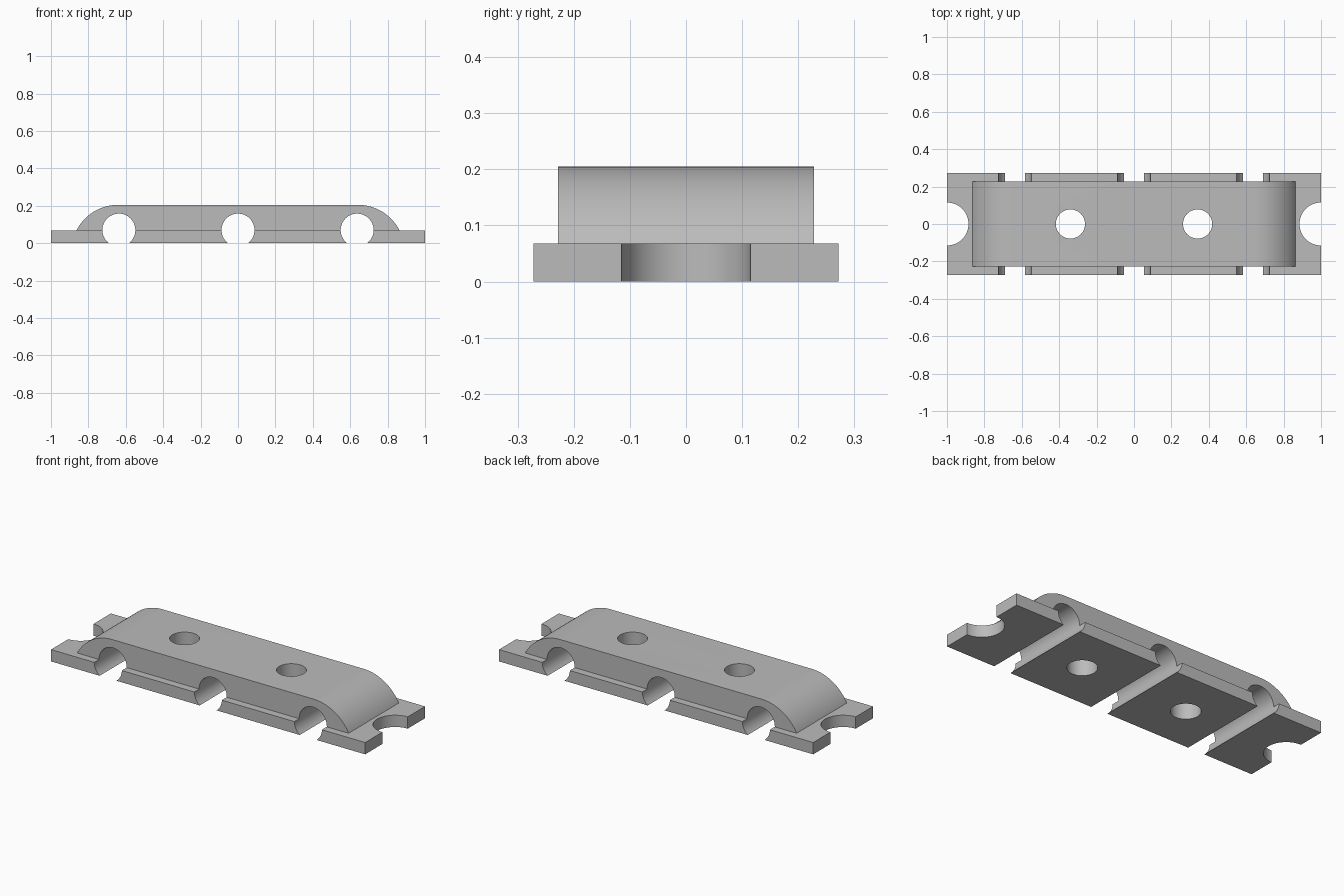
import bpy
import bmesh
from math import radians, sin, cos, asin, pi
from mathutils import Matrix

if "Cube" in bpy.data.objects:
    bpy.data.objects.remove(bpy.data.objects["Cube"], do_unlink=True)

PLATE_H, TOP_H = 0.068, 0.205
PLATE_W, BODY_W = 0.272, 0.228     # half widths
BODY_END, FLAT_END = 0.864, 0.64

grey = bpy.data.materials.new("plain grey")
grey.use_nodes = True
colour = (0.5, 0.5, 0.5, 1)
grey.diffuse_color = colour
grey.node_tree.nodes["Principled BSDF"].inputs["Base Color"].default_value = colour


def add_object(name, bm):
    bmesh.ops.recalc_face_normals(bm, faces=bm.faces)
    mesh = bpy.data.meshes.new(name)
    bm.to_mesh(mesh)
    bm.free()
    mesh.materials.append(grey)
    obj = bpy.data.objects.new(name, mesh)
    bpy.context.collection.objects.link(obj)
    return obj


def extrude_profile(name, points, half_width):
    """Extrude an x-z outline along y."""
    bm = bmesh.new()
    face = bm.faces.new([bm.verts.new((x, -half_width, z)) for x, z in points])
    out = bmesh.ops.extrude_face_region(bm, geom=[face])
    verts = [v for v in out["geom"] if isinstance(v, bmesh.types.BMVert)]
    bmesh.ops.translate(bm, verts=verts, vec=(0, 2 * half_width, 0))
    return add_object(name, bm)


def cylinder(name, radius, location, axis):
    bm = bmesh.new()
    turn = Matrix.Rotation(pi / 2, 4, "X") if axis == "Y" else Matrix()
    bmesh.ops.create_cone(bm, cap_ends=True, segments=64, radius1=radius,
                          radius2=radius, depth=1,
                          matrix=Matrix.Translation(location) @ turn)
    return add_object(name, bm)


def combine(target, tool, operation):
    mod = target.modifiers.new(operation.lower(), "BOOLEAN")
    mod.operation, mod.solver, mod.object = operation, "EXACT", tool
    bpy.context.view_layer.objects.active = target
    bpy.ops.object.modifier_apply(modifier=mod.name)
    bpy.data.objects.remove(tool, do_unlink=True)


# Flat base plate
bar = extrude_profile("clamp_bar", [(-1, 0), (1, 0), (1, PLATE_H), (-1, PLATE_H)], PLATE_W)

# Raised body with rounded shoulders, tangent to the flat top
run, rise = BODY_END - FLAT_END, TOP_H - PLATE_H
radius = (run ** 2 + rise ** 2) / (2 * rise)
sweep = asin(run / radius)
steps = 24
shoulder = [(FLAT_END + radius * sin(sweep * i / steps),
             TOP_H - radius + radius * cos(sweep * i / steps)) for i in range(steps + 1)]
right = shoulder + [(BODY_END, PLATE_H / 2)]
outline = right + [(-x, z) for x, z in reversed(right)]
combine(bar, extrude_profile("raised_body", outline, BODY_W), "UNION")

# Cross channels open at the underside
for x in (-0.637, 0, 0.637):
    combine(bar, cylinder("channel_cutter", 0.088, (x, 0, 0.07), "Y"), "DIFFERENCE")

# Screw holes and half-round end notches
for side in (-1, 1):
    combine(bar, cylinder("hole_cutter", 0.078, (side * 0.34, 0, 0.1), "Z"), "DIFFERENCE")
    combine(bar, cylinder("notch_cutter", 0.115, (side, 0, 0), "Z"), "DIFFERENCE")

# Smooth curved walls, keep crisp edges
bpy.ops.object.select_all(action="DESELECT")
bar.select_set(True)
bpy.context.view_layer.objects.active = bar
bpy.ops.object.shade_smooth_by_angle(angle=radians(30))
